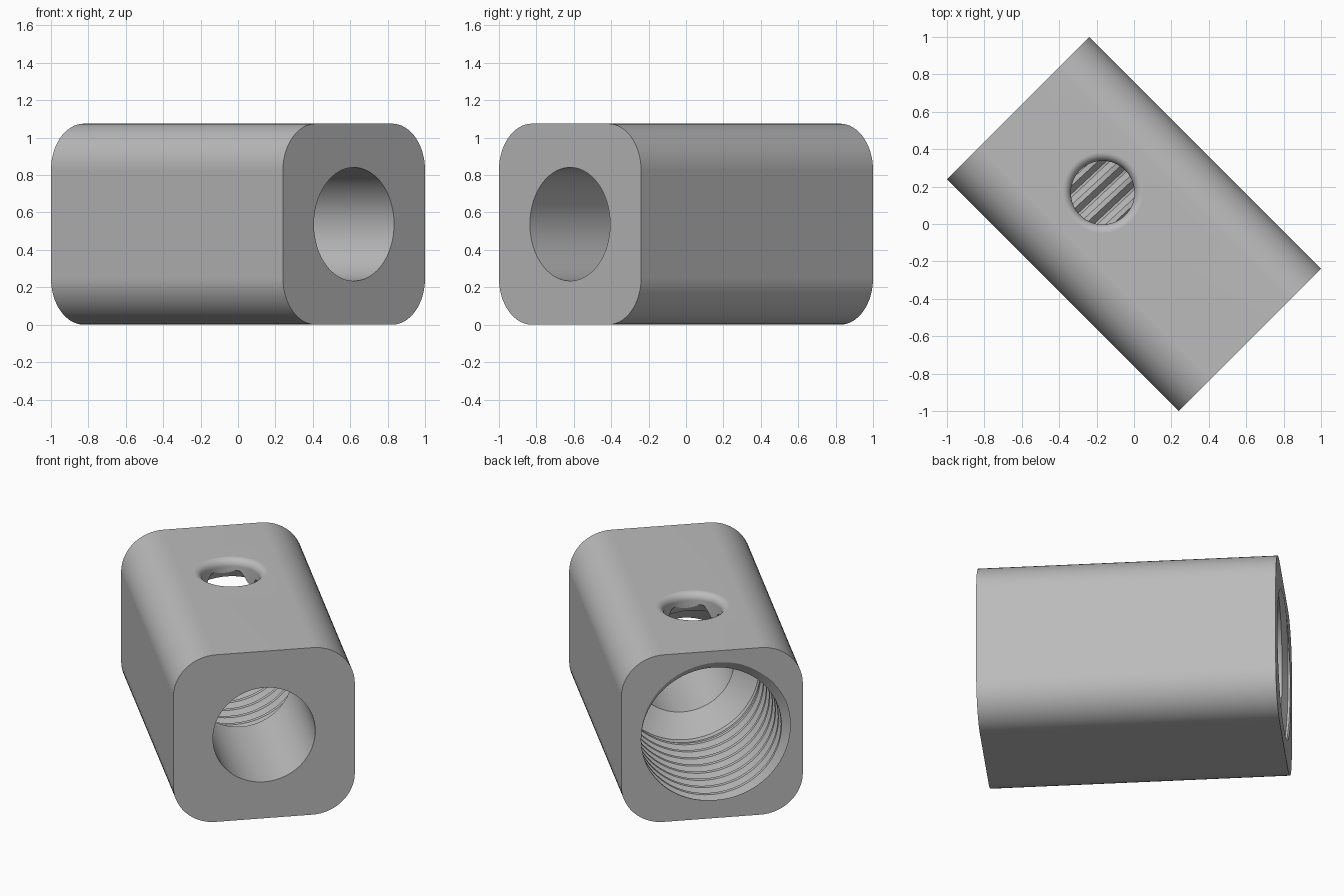
import bpy, bmesh
from math import pi, sin, cos, floor, radians
from mathutils import Matrix

cube = bpy.data.objects.get("Cube")
if cube:
    bpy.data.objects.remove(cube)

LENGTH, WIDTH, CORNER = 1.754, 1.075, 0.25
MID = WIDTH / 2
PITCH, MINOR, MAJOR, THREAD_END = 0.1, 0.42, 0.472, 0.83
SEGS = 96

metal = bpy.data.materials.new("plain grey")
metal.use_nodes = True
grey = (0.5, 0.5, 0.5, 1)
metal.diffuse_color = grey
metal.node_tree.nodes["Principled BSDF"].inputs["Base Color"].default_value = grey


def make_object(name, bm):
    bmesh.ops.remove_doubles(bm, verts=bm.verts, dist=1e-5)
    bmesh.ops.recalc_face_normals(bm, faces=bm.faces)
    mesh = bpy.data.meshes.new(name)
    bm.to_mesh(mesh)
    bm.free()
    mesh.materials.append(metal)
    obj = bpy.data.objects.new(name, mesh)
    bpy.context.collection.objects.link(obj)
    return obj


def add_face(bm, verts):
    # Skip quads whose corners have collapsed onto each other
    spots = {tuple(round(c, 6) for c in v.co): v for v in verts}
    if len(spots) > 2:
        bm.faces.new(list(spots.values()))


# Rounded square block lying along x
def make_block():
    bm = bmesh.new()
    flat = MID - CORNER
    ring = []
    for q, (sy, sz) in enumerate([(1, 1), (-1, 1), (-1, -1), (1, -1)]):
        for i in range(17):
            a = (q + i / 16) * pi / 2
            ring.append(bm.verts.new((-LENGTH / 2, sy * flat + CORNER * cos(a),
                                      MID + sz * flat + CORNER * sin(a))))
    end = bm.faces.new(ring)
    out = bmesh.ops.extrude_face_region(bm, geom=[end], use_keep_orig=True)
    verts = [v for v in out["geom"] if isinstance(v, bmesh.types.BMVert)]
    bmesh.ops.translate(bm, verts=verts, vec=(LENGTH, 0, 0))
    return make_object("threaded_block", bm)


# Helical thread profile: crest, flank, root, flank
STEPS = [(0, MINOR), (0.25, MINOR), (0.56, MAJOR), (0.69, MAJOR), (1, MINOR)]


def thread_radius(phase):
    phase -= floor(phase)
    for (a, ra), (b, rb) in zip(STEPS, STEPS[1:]):
        if phase <= b:
            return ra + (rb - ra) * (phase - a) / (b - a)


# Threaded bore, drill cone and plain through bore in one cutter
def make_bore():
    bm = bmesh.new()
    turns = 16
    count = turns * 4
    tail = [(THREAD_END + 0.01, 0.435), (0.88, 0.435), (0.98, 0.303), (LENGTH + 0.1, 0.303)]
    columns = []
    for j in range(SEGS):
        turn = j / SEGS
        points = []
        for k in range(count):
            s = (k // 4 - 4 + STEPS[k % 4][0] + turn) * PITCH
            s = min(max(s, -0.1), THREAD_END)
            points.append((s, thread_radius(s / PITCH - turn)))
        a = 2 * pi * turn
        columns.append([bm.verts.new((s - LENGTH / 2, r * cos(a), MID + r * sin(a)))
                        for s, r in points + tail])
    total = count + len(tail)
    for j in range(SEGS):
        here, there = columns[j], columns[(j + 1) % SEGS]
        # The last column meets the first one full turn further on
        shift = 4 if j == SEGS - 1 else 0
        link = lambda k: there[min(k + shift, count - 1) if k < count else k]
        for k in range(total - 1):
            add_face(bm, [here[k], here[k + 1], link(k + 1), link(k)])
    bm.faces.new([c[0] for c in columns])
    bm.faces.new([c[-1] for c in columns])
    return make_object("bore_cutter", bm)


# Screw hole in the top with a rounded rim
def make_screw_hole():
    bm = bmesh.new()
    radius, rim, x = 0.17, 0.045, 0.64 - LENGTH / 2
    profile = [(radius, MID + 0.1)]
    for i in range(9):
        a = i / 8 * pi / 2
        profile.append((radius + rim * (1 - cos(a)), WIDTH - rim + rim * sin(a)))
    profile.append((radius + rim, WIDTH + 0.1))
    rings = [[bm.verts.new((x + r * cos(2 * pi * j / 64), r * sin(2 * pi * j / 64), z))
              for j in range(64)] for r, z in profile]
    for low, high in zip(rings, rings[1:]):
        for j in range(64):
            n = (j + 1) % 64
            bm.faces.new([low[j], low[n], high[n], high[j]])
    bm.faces.new(rings[0])
    bm.faces.new(rings[-1])
    return make_object("screw_hole_cutter", bm)


block = make_block()
cutters = [make_bore(), make_screw_hole()]
for cutter in cutters:
    cutter.hide_render = True
    mod = block.modifiers.new("cut", 'BOOLEAN')
    mod.operation, mod.solver, mod.object = 'DIFFERENCE', 'EXACT', cutter

# Apply the cuts, then drop the cutters
graph = bpy.context.evaluated_depsgraph_get()
result = bpy.data.meshes.new_from_object(block.evaluated_get(graph))
block.modifiers.clear()
block.data = result
for cutter in cutters:
    bpy.data.objects.remove(cutter)

# Turn the block diagonally and shade it
block.data.transform(Matrix.Rotation(radians(-45), 4, 'Z'))
bpy.ops.object.select_all(action='DESELECT')
block.select_set(True)
bpy.context.view_layer.objects.active = block
bpy.ops.object.shade_smooth_by_angle(angle=radians(30))
weighted = block.modifiers.new("even_shading", 'WEIGHTED_NORMAL')
weighted.keep_sharp = True
